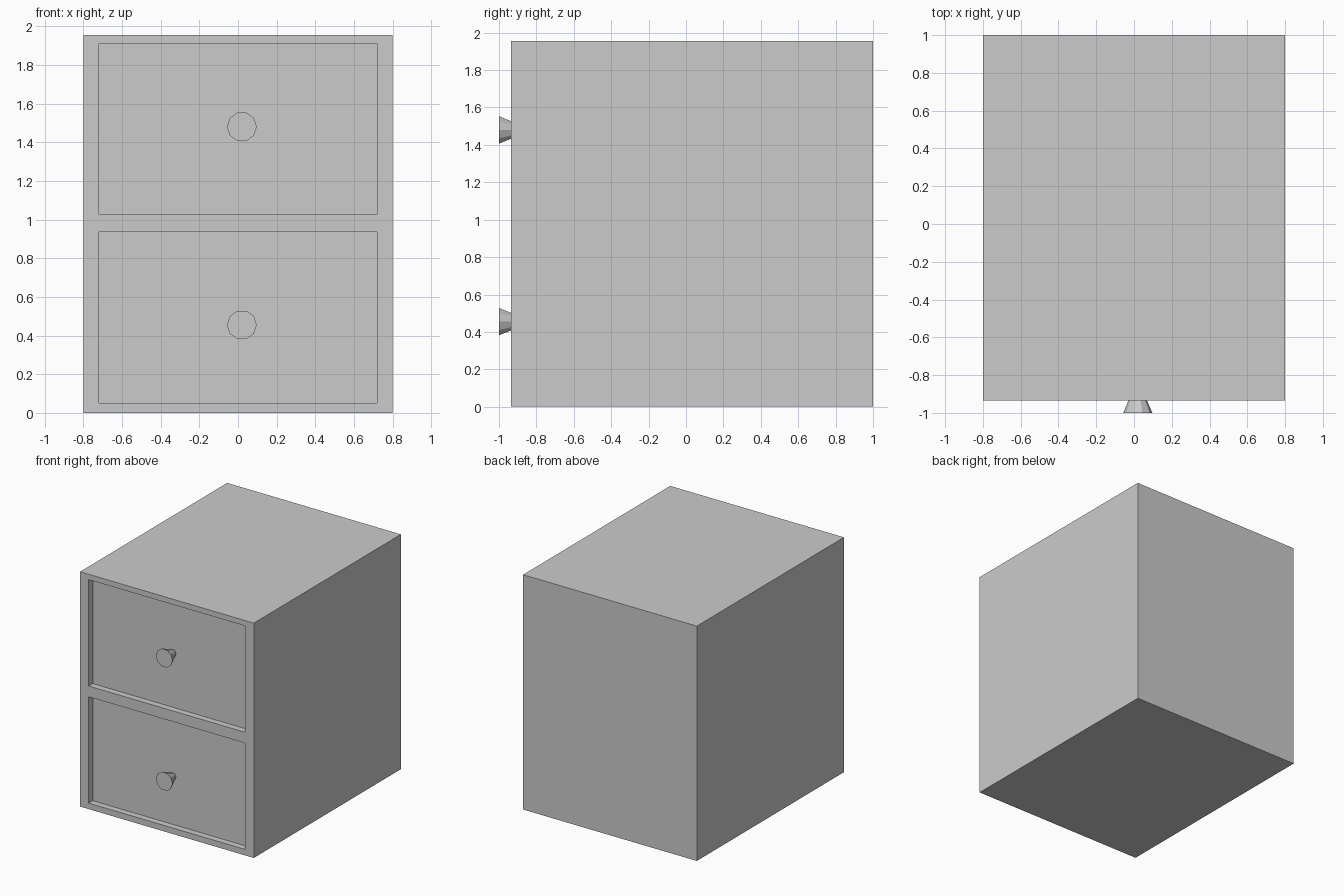
import bpy
from math import radians

if "Cube" in bpy.data.objects:
    bpy.data.objects.remove(bpy.data.objects["Cube"])

FRONT, BACK, TOP = -0.935, 1.0, 1.955
RECESS = 0.053
KNOB_X = 0.02


def box(name, lo, hi):
    mid = [(a + b) / 2 for a, b in zip(lo, hi)]
    bpy.ops.mesh.primitive_cube_add(size=1, location=mid)
    ob = bpy.context.object
    ob.name = name
    ob.scale = [b - a for a, b in zip(lo, hi)]
    bpy.ops.object.transform_apply(location=False, rotation=False, scale=True)
    return ob


def knob(name, z):
    # ten-sided tapered knob, wide end facing out
    y0, y1 = -1.0, FRONT + RECESS
    bpy.ops.mesh.primitive_cone_add(vertices=10, radius1=0.027, radius2=0.077,
                                    depth=y1 - y0,
                                    location=(KNOB_X, (y0 + y1) / 2, z),
                                    rotation=(radians(90), radians(0), 0))
    ob = bpy.context.object
    ob.name = name
    # turn about its own axis so a corner points sideways
    ob.rotation_euler = (radians(90), radians(90), 0)
    bpy.ops.object.transform_apply(location=False, rotation=True, scale=False)
    return ob


# cabinet body
cabinet = box("cabinet_body", (-0.8, FRONT, 0), (0.8, BACK, TOP))

# recessed drawer fronts with their knobs
for label, z0, z1, kz in (("lower", 0.05, 0.935, 0.455),
                          ("upper", 1.025, 1.91, 1.48)):
    cutter = box(label + "_drawer_cutter", (-0.72, FRONT - 0.1, z0),
                 (0.72, FRONT + RECESS, z1))
    cutter.hide_render = True
    mod = cabinet.modifiers.new(label + "_drawer_recess", 'BOOLEAN')
    mod.operation = 'DIFFERENCE'
    mod.solver = 'EXACT'
    mod.object = cutter
    bpy.context.view_layer.objects.active = cabinet
    bpy.ops.object.modifier_apply(modifier=mod.name)
    bpy.data.objects.remove(cutter)
    knob(label + "_drawer_knob", kz)
